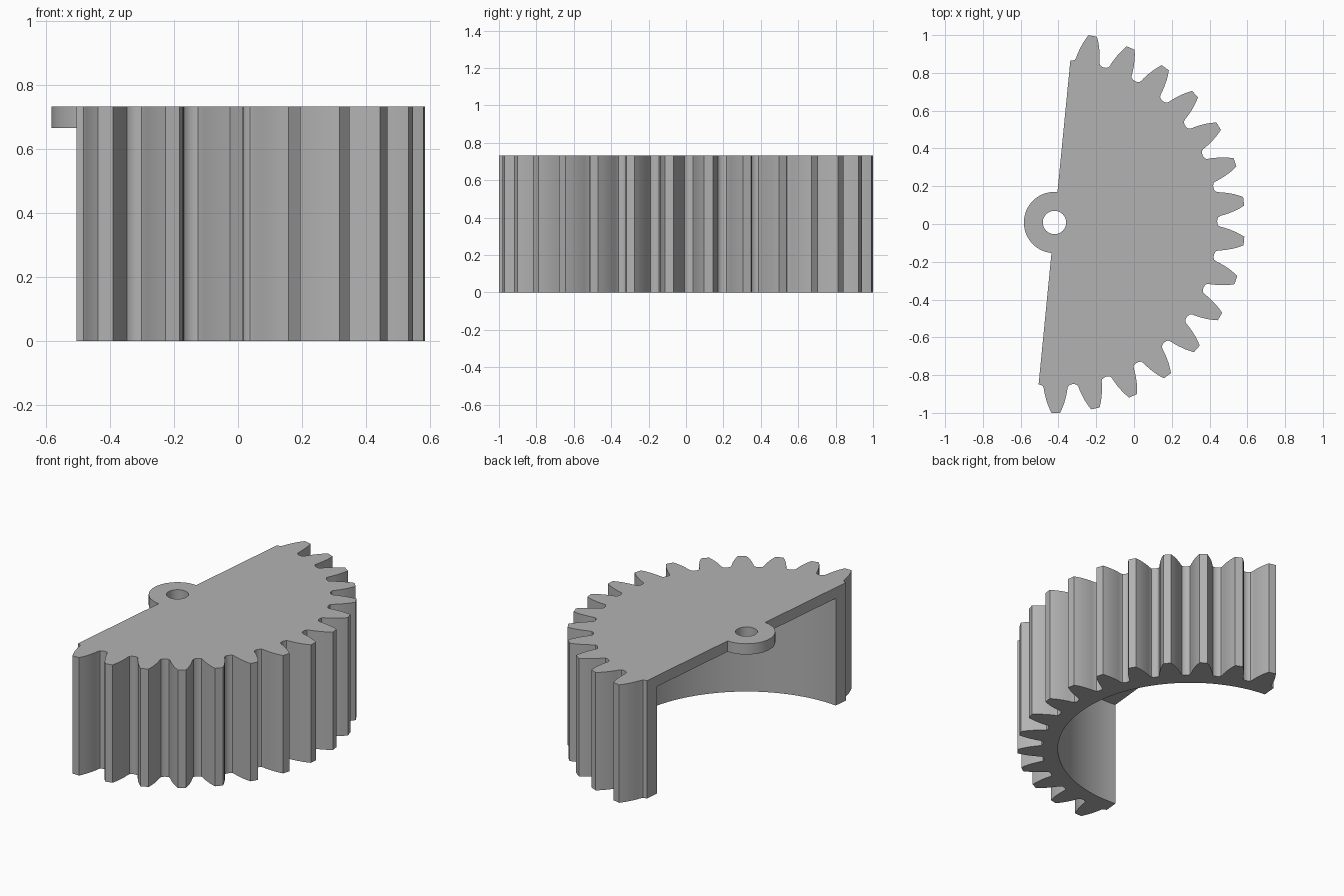
import bpy, bmesh
from math import cos, sin, radians, degrees

if "Cube" in bpy.data.objects:
    bpy.data.objects.remove(bpy.data.objects["Cube"], do_unlink=True)

CX, CY = -0.421, 0.008        # gear axis
HEIGHT, PLATE = 0.732, 0.067
BORE, BOSS, CAVITY = 0.062, 0.162, 0.772
PITCH, TEETH, FIRST = 12, 15, -89.6
ROOT = 0.861

# Half tooth from root fillet to tip: (radius, half width)
FLANK = [(0.863, 0.078), (0.868, 0.068), (0.880, 0.063), (0.90, 0.060),
         (0.93, 0.053), (0.96, 0.044), (0.985, 0.034), (1.008, 0.023)]


def polar(radius, angle):
    a = radians(angle)
    return CX + radius * cos(a), CY + radius * sin(a)


def prism(name, points, z0, z1):
    """Extrude a flat outline from z0 to z1."""
    bm = bmesh.new()
    face = bm.faces.new([bm.verts.new((x, y, z0)) for x, y in points])
    top = bmesh.ops.extrude_face_region(bm, geom=[face])["geom"]
    verts = [v for v in top if isinstance(v, bmesh.types.BMVert)]
    bmesh.ops.translate(bm, vec=(0, 0, z1 - z0), verts=verts)
    bmesh.ops.recalc_face_normals(bm, faces=bm.faces)
    mesh = bpy.data.meshes.new(name)
    bm.to_mesh(mesh)
    bm.free()
    obj = bpy.data.objects.new(name, mesh)
    bpy.context.collection.objects.link(obj)
    return obj


def circle(radius, count):
    return [polar(radius, 360 * i / count) for i in range(count)]


# Toothed half circle, cut mid-gap at both ends
start = FIRST - PITCH / 2
outline = [polar(ROOT, start)]
for i in range(TEETH):
    mid = FIRST + PITCH * i
    outline += [polar(r, mid - degrees(w / r)) for r, w in FLANK]
    outline += [polar(r, mid + degrees(w / r)) for r, w in reversed(FLANK)]
    outline.append(polar(ROOT, mid + PITCH / 2))

# Round pivot boss on the straight side
steps = 32
outline += [polar(BOSS, start + 180 + 180 * i / steps) for i in range(steps + 1)]
gear = prism("half_gear", outline, 0, HEIGHT)

# Hollow below the top plate, and pivot bore
cutters = [prism("cavity_cutter", circle(CAVITY, 128), -0.1, HEIGHT - PLATE),
           prism("bore_cutter", circle(BORE, 40), 0.3, HEIGHT + 0.1)]
bpy.ops.object.select_all(action="DESELECT")
bpy.context.view_layer.objects.active = gear
gear.select_set(True)
for cutter in cutters:
    cutter.hide_render = True
    mod = gear.modifiers.new(cutter.name, "BOOLEAN")
    mod.operation = "DIFFERENCE"
    mod.solver = "EXACT"
    mod.object = cutter
    bpy.ops.object.modifier_apply(modifier=mod.name)
    bpy.data.objects.remove(cutter, do_unlink=True)

# Plain grey finish
grey = bpy.data.materials.new("plain_grey")
grey.use_nodes = True
color = (0.45, 0.45, 0.45, 1)
grey.diffuse_color = color
grey.node_tree.nodes["Principled BSDF"].inputs["Base Color"].default_value = color
gear.data.materials.clear()
gear.data.materials.append(grey)
bpy.ops.object.shade_smooth_by_angle(angle=radians(30))
